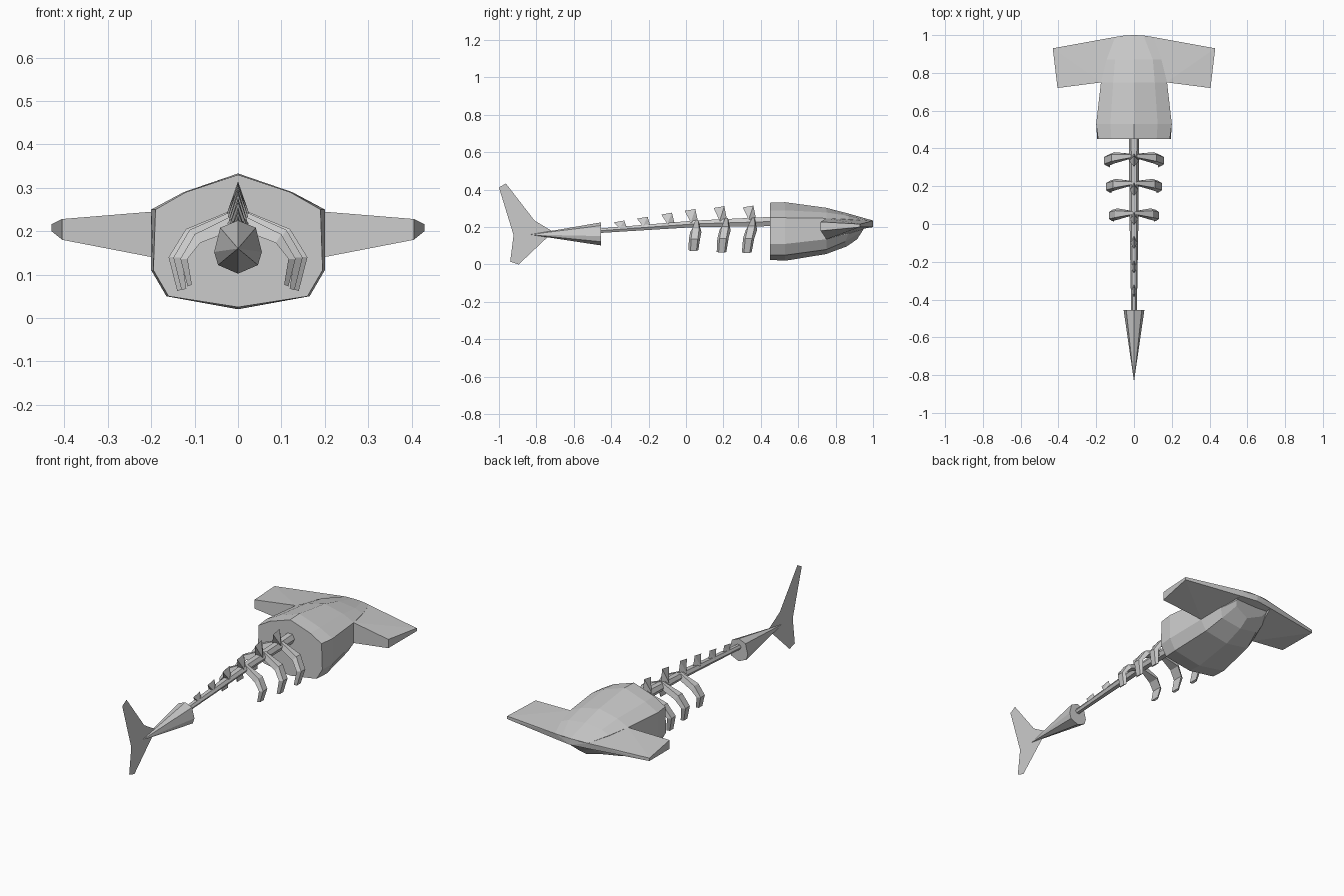
import bpy, bmesh

if "Cube" in bpy.data.objects:
    bpy.data.objects.remove(bpy.data.objects["Cube"])


def finish(name, bm):
    bmesh.ops.recalc_face_normals(bm, faces=bm.faces[:])
    me = bpy.data.meshes.new(name)
    bm.to_mesh(me)
    bm.free()
    ob = bpy.data.objects.new(name, me)
    bpy.context.collection.objects.link(ob)
    return ob


def hull(name, pts):
    bm = bmesh.new()
    vs = [bm.verts.new(p) for p in pts]
    bmesh.ops.convex_hull(bm, input=vs)
    bmesh.ops.dissolve_limit(bm, angle_limit=0.02, verts=bm.verts[:], edges=bm.edges[:])
    return finish(name, bm)


def loft(name, rings):
    bm = bmesh.new()
    rows = [[bm.verts.new(p) for p in r] for r in rings]
    n = len(rows[0])
    for a, b in zip(rows, rows[1:]):
        for i in range(n):
            j = (i + 1) % n
            bm.faces.new((a[i], a[j], b[j], b[i]))
    bm.faces.new(rows[0])
    bm.faces.new(rows[-1])
    return finish(name, bm)


def mirrored(half):
    # half ring from top centre to bottom centre, closed by its mirror image
    return half + [(-x, y, z) for x, y, z in reversed(half[1:-1])]


# Head: faceted sections from the flat neck end to the snout
def section(y, *xz):
    return mirrored([(x, y, z) for x, z in xz])


head = [
    section(.45, (0, .33), (.12, .29), (.19, .25), (.195, .11), (.16, .05), (0, .025)),
    section(.53, (0, .333), (.125, .29), (.2, .25), (.2, .11), (.165, .05), (0, .02)),
    section(.75, (0, .303), (.11, .278), (.175, .247), (.175, .135), (.14, .08), (0, .056)),
    mirrored([(0, .87, .272), (.1, .87, .26), (.145, .87, .241),
              (.14, .87, .165), (.115, .85, .122), (0, .86, .097)]),
    mirrored([(0, 1, .235), (.05, .998, .235), (.1, .99, .232),
              (.1, .95, .19), (.085, .93, .17), (0, .915, .135)]),
]
loft("head", head)

# Snout edge joining the two hammer lobes
hull("snout", [(s * x, y, z) for s in (1, -1) for x, y, z in
               ((0, 1, .235), (0, 1, .2), (.1, .99, .232), (.1, .985, .2),
                (.1, .87, .23), (.1, .87, .18))])

# Hammer lobes
for s, side in ((1, "right"), (-1, "left")):
    hull(side + "_hammer_lobe", [(s * x, y, z) for x, y, z in
         ((.172, .75, .247), (.172, .75, .135), (.1, .99, .232), (.1, .985, .2),
          (.405, .72, .228), (.405, .72, .18), (.43, .93, .216), (.43, .93, .2))])

# Spine: tapering six-sided bar
spine = []
for y, w, top, low in ((.46, .027, .255, .205), (.05, .024, .235, .2), (-.47, .015, .192, .168)):
    m = (top + low) / 2
    spine.append([(w * .55, y, top), (w, y, m), (w * .55, y, low),
                  (-w * .55, y, low), (-w, y, m), (-w * .55, y, top)])
loft("spine", spine)

# Backward-leaning spikes along the spine
spikes = ((.33, .24, .315), (.175, .233, .312), (.02, .225, .297),
          (-.105, .217, .277), (-.235, .204, .255), (-.36, .193, .235))
for i, (y, zb, zt) in enumerate(spikes):
    w = .026 - .0025 * i
    hull(f"spine_spike_{i + 1}", [(0, y + .045, zb), (w, y + .005, zb), (-w, y + .005, zb),
                                  (0, y + .03, zt), (0, y - .027, zt - .01)])

# Ribs: outer path, inner path and width, scaled down towards the tail
rib_path = ((.01, .25, .01, .215, .035, .012), (.12, .205, .105, .185, .025, .03),
            (.16, .14, .14, .14, .01, .03), (.14, .062, .128, .066, 0, .026))
for i, (y, k, dz) in enumerate(((.325, 1, 0), (.19, .93, -.002), (.04, .83, -.012))):
    for s, side in ((1, "right"), (-1, "left")):
        rings = []
        for j, (xo, zo, xi, zi, dy, h) in enumerate(rib_path):
            yc = y + dy * (1 - .25 * i)
            d = dz * (1, 1, .3, -.9)[j]
            rings.append([(s * xo * k, yc - h * .6, zo + d), (s * xo * k, yc + h * .6, zo + d),
                          (s * xi * k, yc + h, zi + d), (s * xi * k, yc - h, zi + d)])
        loft(f"{side}_rib_{i + 1}", rings)

# Tail cone
cone = mirrored([(0, -.455, .225), (.041, -.455, .208), (.055, -.455, .152),
                 (.046, -.455, .122), (0, -.455, .102)])
hull("tail_cone", cone + [(0, -.835, .16)])

# Tail fin: a flat sheet
bm = bmesh.new()
bm.faces.new([bm.verts.new((0, y, z)) for y, z in
              ((-1, .412), (-.963, .433), (-.81, .235), (-.71, .175),
               (-.895, 0), (-.94, .015), (-.922, .157))])
bmesh.ops.triangulate(bm, faces=bm.faces[:])
finish("tail_fin", bm)
